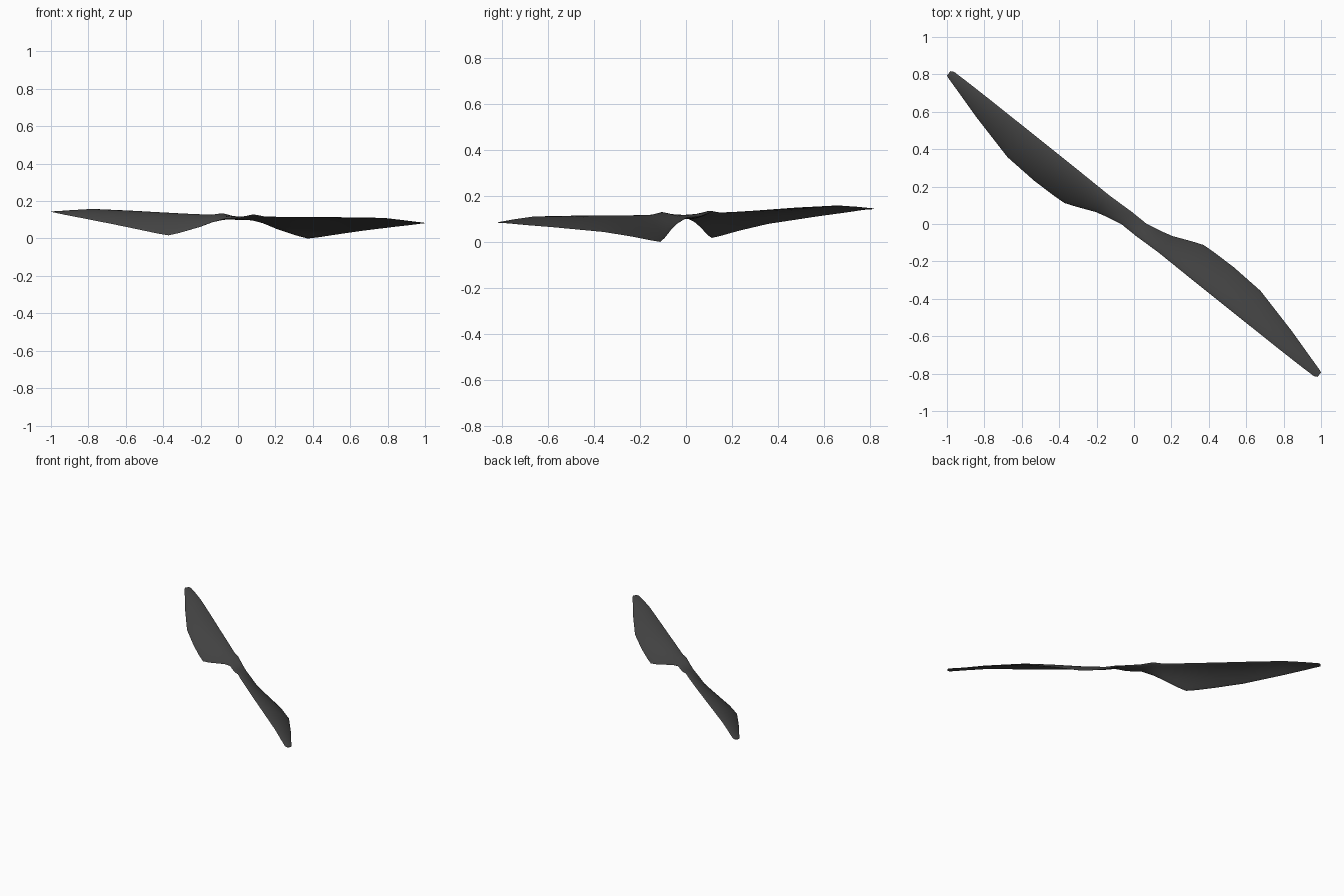
import bpy, bmesh, math

if "Cube" in bpy.data.objects:
    bpy.data.objects.remove(bpy.data.objects["Cube"])

# One dark plastic colour
mat = bpy.data.materials.new("dark_grey")
mat.diffuse_color = (0.06, 0.06, 0.06, 1)
mat.use_nodes = True
mat.node_tree.nodes["Principled BSDF"].inputs["Base Color"].default_value = mat.diffuse_color

# Half-blade stations: distance, leading t, z, trailing t, z, thickness, camber
S = [
    (0.00, -.043, .109, .043, .109, .018, .000),
    (0.05, -.043, .112, .043, .107, .018, .001),
    (0.13, -.039, .129, .060, .085, .019, .006),
    (0.20, -.036, .120, .079, .058, .018, .011),
    (0.30, -.036, .121, .123, .024, .017, .019),
    (0.36, -.036, .122, .147, .009, .017, .022),
    (0.43, -.036, .123, .152, .017, .016, .022),
    (0.56, -.035, .125, .156, .036, .015, .020),
    (0.75, -.034, .129, .148, .061, .013, .016),
    (1.02, -.032, .133, .085, .088, .010, .009),
    (1.16, -.030, .124, .046, .101, .007, .004),
    (1.26, -.027, .115, .019, .112, .005, .001),
    (1.277, -.018, .114, .012, .113, .003, .000),
]
# The second blade is the first turned half round the hub
rows = [(-s, -th, zh, -tl, zl, d, c) for s, tl, zl, th, zh, d, c in reversed(S[1:])] + S

DX, DY = 0.777, -0.629      # blade direction in plan
TILT = -0.0235              # slight lean along the length
N = 12                      # chord divisions


def place(s, t, z):
    return (s * DX - t * DY, s * DY + t * DX, z + TILT * s)


def section(bm, row):
    s, tl, zl, th, zh, d, c = row
    loop = []
    for i in range(2 * N):
        a = math.pi * i / N
        u = 0.5 - 0.5 * math.cos(a)
        z = zl + (zh - zl) * u + c * 4 * u * (1 - u) + d / 2 * math.sin(a)
        loop.append(bm.verts.new(place(s, tl + (th - tl) * u, z)))
    return loop


# Loft the cambered sections into a twin-blade propeller
bm = bmesh.new()
rings = [section(bm, r) for r in rows]
for a, b in zip(rings, rings[1:]):
    for i in range(2 * N):
        j = (i + 1) % (2 * N)
        bm.faces.new((a[i], a[j], b[j], b[i]))
bm.faces.new(rings[0])
bm.faces.new(rings[-1])
bmesh.ops.recalc_face_normals(bm, faces=bm.faces[:])
low = min(v.co.z for v in bm.verts)
bmesh.ops.translate(bm, verts=bm.verts[:], vec=(0, 0, -low))

me = bpy.data.meshes.new("propeller_blades")
bm.to_mesh(me)
bm.free()
me.materials.append(mat)
ob = bpy.data.objects.new("propeller_blades", me)
bpy.context.collection.objects.link(ob)
bpy.context.view_layer.objects.active = ob
ob.select_set(True)
bpy.ops.object.shade_smooth_by_angle(angle=math.radians(50))
